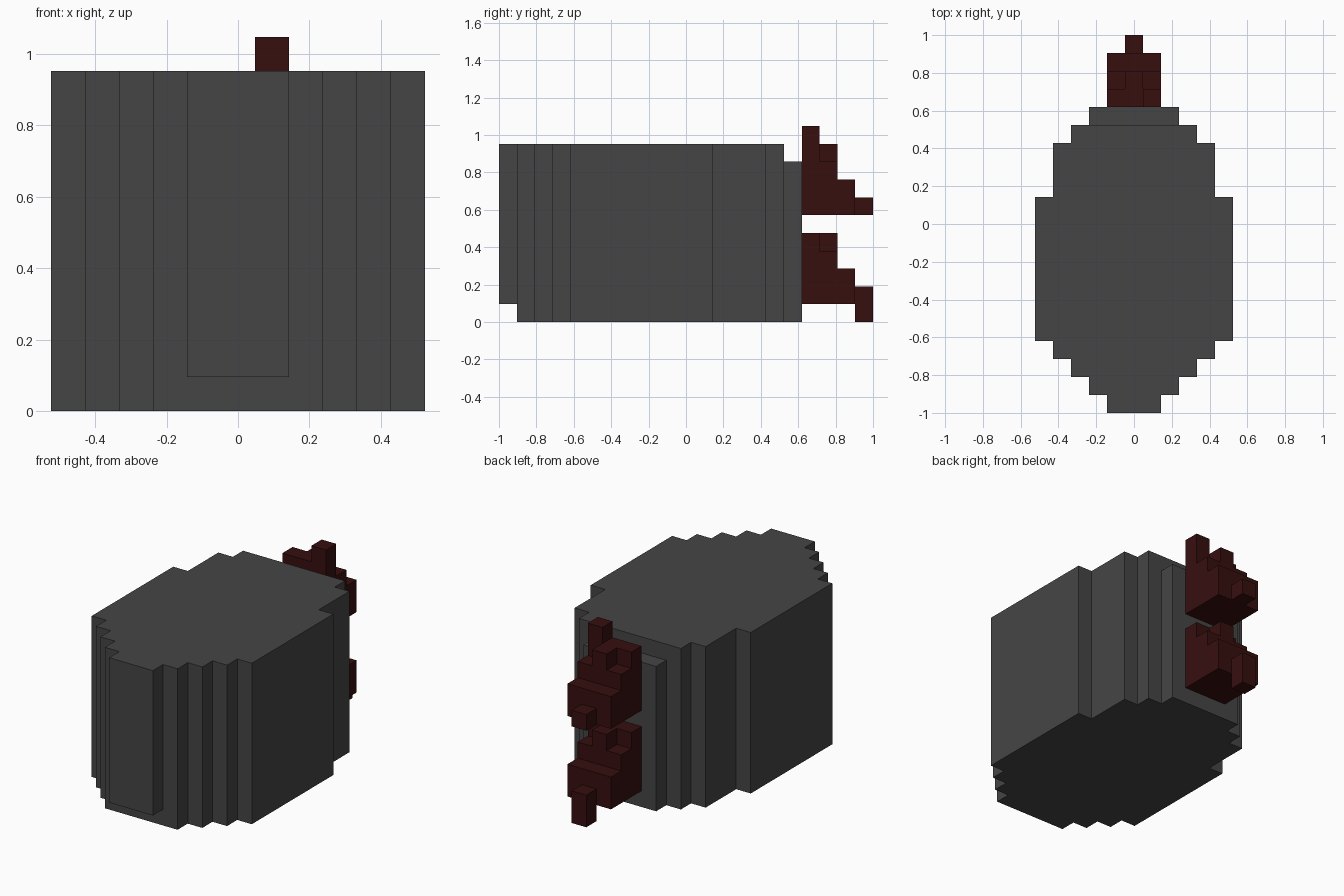
import bpy
import bmesh
from mathutils import Vector

if "Cube" in bpy.data.objects:
    bpy.data.objects.remove(bpy.data.objects["Cube"], do_unlink=True)

U = 2 / 21  # size of one block


def material(name, rgb):
    m = bpy.data.materials.new(name)
    m.use_nodes = True
    m.diffuse_color = (*rgb, 1)
    bsdf = m.node_tree.nodes["Principled BSDF"]
    bsdf.inputs["Base Color"].default_value = (*rgb, 1)
    bsdf.inputs["Roughness"].default_value = 0.8
    return m


def block_part(name, boxes, mat):
    """Join block-aligned boxes (x0, x1, y0, y1, z0, z1) into one clean outer shell.
    x is counted from the right edge, y from the front edge, z from the ground."""
    cells = {(x, y, z)
             for x0, x1, y0, y1, z0, z1 in boxes
             for x in range(x0, x1) for y in range(y0, y1) for z in range(z0, z1)}
    bm = bmesh.new()
    verts = {}

    def corner(p):
        key = tuple(p)
        if key not in verts:
            verts[key] = bm.verts.new(((p[0] - 5.5) * U, p[1] * U - 1, p[2] * U))
        return verts[key]

    for c in sorted(cells):
        for axis in range(3):
            for side in (0, 1):
                n = list(c)
                n[axis] += 2 * side - 1
                if tuple(n) in cells:
                    continue
                a, b = (axis + 1) % 3, (axis + 2) % 3
                quad = []
                for da, db in ((0, 0), (1, 0), (1, 1), (0, 1)):
                    p = list(c)
                    p[axis] += side
                    p[a] += da
                    p[b] += db
                    quad.append(corner(p))
                bm.faces.new(quad if side else quad[::-1])

    # merge coplanar squares into large flat faces
    bmesh.ops.dissolve_limit(bm, angle_limit=0.01, verts=bm.verts[:], edges=bm.edges[:])
    mesh = bpy.data.meshes.new(name)
    bm.to_mesh(mesh)
    bm.free()
    mesh.materials.append(mat)
    obj = bpy.data.objects.new(name, mesh)
    bpy.context.collection.objects.link(obj)
    return obj


grey = material("dark grey", (0.06, 0.06, 0.06))
red = material("dark red", (0.038, 0.0045, 0.0045))

# Body: stepped oval slices (inset from the sides, y start, y end, z start, z end)
slices = [
    (4, 0, 1, 1, 10),    # raised front panel
    (3, 1, 2, 0, 10),
    (2, 2, 3, 0, 10),
    (1, 3, 4, 0, 10),
    (0, 4, 12, 0, 10),   # widest section
    (1, 12, 15, 0, 10),
    (2, 15, 16, 0, 10),
    (3, 16, 17, 0, 9),   # lower back panel
]
block_part("body", [(i, 11 - i, *rest) for i, *rest in slices], grey)


def bracket(name, base, height, extra):
    """Stepped bracket on the back, with a T-shaped top and a narrow tip."""
    top = base + height
    block_part(name, [
        (4, 7, 17, 18, base, top),        # back plate
        (4, 7, 18, 19, base, top - 1),    # shoulder
        (5, 6, 18, 19, base, top),        # middle ridge
        (4, 7, 19, 20, base, base + 2),   # low step
    ] + extra, red)


# Upper bracket: short tip and an off-centre post
bracket("upper_bracket", 6, 4, [(5, 6, 20, 21, 6, 7), (6, 7, 17, 18, 10, 11)])
# Lower bracket: tip reaching down to the ground
bracket("lower_bracket", 1, 4, [(5, 6, 20, 21, 0, 2)])
